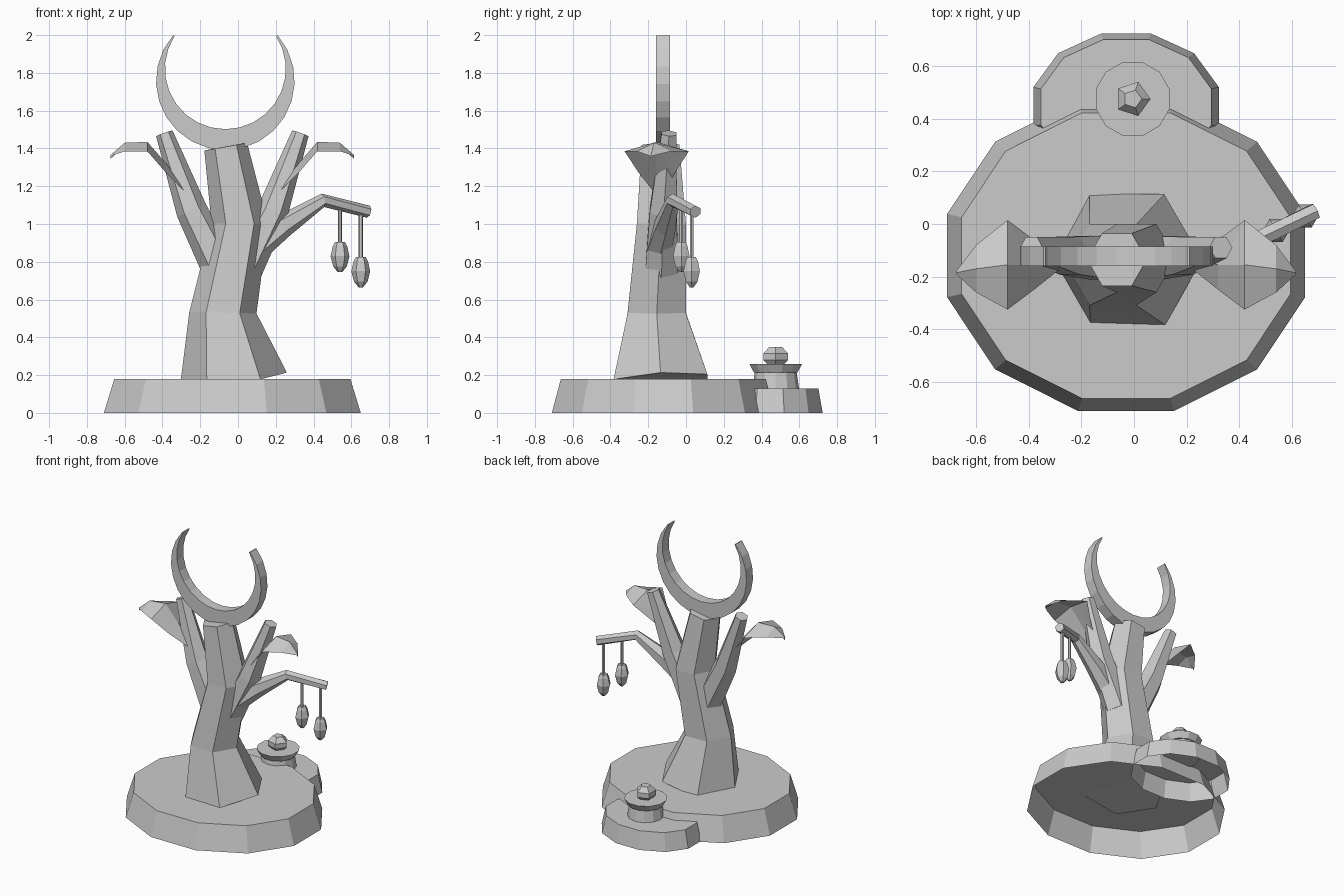
import bpy, bmesh
from math import sin, cos, pi, radians
from mathutils import Vector

if "Cube" in bpy.data.objects:
    bpy.data.objects.remove(bpy.data.objects["Cube"])

stone = bpy.data.materials.new("plain grey")
stone.use_nodes = True
GREY = (0.6, 0.6, 0.6, 1)
stone.diffuse_color = GREY
stone.node_tree.nodes["Principled BSDF"].inputs["Base Color"].default_value = GREY
MID = -0.03  # mirror plane of the tree crown


def build(name, rings, cap_start=True, cap_end=True, flip=False):
    """Bridge equal-length rings of points into a flat-shaded skin."""
    bm = bmesh.new()
    loops = [[bm.verts.new(p) for p in ring] for ring in rings]
    n = len(loops[0])
    for a, b in zip(loops, loops[1:]):
        for i in range(n):
            j = (i + 1) % n
            bm.faces.new((a[i], a[j], b[j], b[i]))
    if cap_start:
        bm.faces.new(loops[0][::-1])
    if cap_end:
        bm.faces.new(loops[-1])
    if flip:
        bmesh.ops.reverse_faces(bm, faces=bm.faces[:])
    mesh = bpy.data.meshes.new(name)
    bm.to_mesh(mesh)
    bm.free()
    mesh.materials.append(stone)
    obj = bpy.data.objects.new(name, mesh)
    bpy.context.collection.objects.link(obj)
    return obj


def turned(name, centre, profile, sides, squash=1, offset=0.0, **caps):
    """Profile of (radius, z) turned round a vertical axis."""
    cx, cy = centre
    angles = [2 * pi * i / sides + offset for i in range(sides)]
    rings = [[(cx + r * cos(a), cy + r * squash * sin(a), z) for a in angles]
             for r, z in profile]
    return build(name, rings, **caps)


def limb(name, path, radii, sides=6, mirror=False):
    """Tapered tube whose rings stand square to the path."""
    pts = [Vector(p) for p in path]
    if mirror:
        pts = [Vector((2 * MID - p.x, p.y, p.z)) for p in pts]
    rings = []
    for i, (p, r) in enumerate(zip(pts, radii)):
        t = Vector()
        if i:
            t += (p - pts[i - 1]).normalized()
        if i < len(pts) - 1:
            t += (pts[i + 1] - p).normalized()
        t.normalize()
        u = Vector((0, 1, 0)).cross(t).normalized()
        v = t.cross(u)
        rings.append([p + r * (u * cos(2 * pi * k / sides) + v * sin(2 * pi * k / sides))
                      for k in range(sides)])
    return build(name, rings)


# Ground slabs, hollow underneath
turned("island_base", (-0.03, -0.12), [(0.704, 0), (0.647, 0.18)], 12,
       squash=0.868, offset=pi / 12, cap_start=False)
turned("island_lobe", (-0.03, 0.445), [(0.365, 0), (0.335, 0.13)], 12,
       squash=0.79, offset=pi / 12, cap_start=False)

# Small pedestal with a wide dish and a knob
SPOT = (-0.005, 0.475)
turned("pedestal", SPOT, [(0.125, 0.12), (0.11, 0.22)], 12)
turned("pedestal_dish", SPOT, [(0.12, 0.215), (0.145, 0.26)], 12, offset=pi / 12)
turned("pedestal_knob", SPOT,
       [(0.045, 0.255), (0.068, 0.28), (0.068, 0.315), (0.035, 0.35)], 5)

# Trunk
limb("trunk", [(-0.025, -0.135, 0.17), (-0.08, -0.155, 0.53),
               (0.01, -0.13, 1.0), (-0.065, -0.135, 1.41)],
     [0.287, 0.178, 0.15, 0.115])

# Paired branches and drooping leaves
for side, mirror in (("left", False), ("right", True)):
    limb(side + "_branch", [(0.03, -0.13, 0.76), (0.185, -0.12, 1.07), (0.33, -0.09, 1.48)],
         [0.10, 0.083, 0.046], mirror=mirror)
    # station: x, ridge z, edge z, half width, y
    stations = [(0.22, 1.19, 1.17, 0.03, -0.14), (0.32, 1.32, 1.27, 0.095, -0.155),
                (0.42, 1.435, 1.385, 0.17, -0.155), (0.54, 1.43, 1.385, 0.09, -0.17),
                (0.615, 1.365, 1.36, 0.006, -0.185)]
    rings = []
    for x, ridge, edge, w, y in stations:
        x = 2 * MID - x if mirror else x
        rings.append([(x, y - w, edge), (x, y, ridge - 0.02), (x, y + w, edge), (x, y, ridge)])
    build(side + "_leaf", rings, flip=mirror)

# Side branch with two hanging lanterns
limb("lantern_branch", [(0.1, -0.14, 0.88), (0.24, -0.11, 0.99),
                        (0.45, -0.07, 1.125), (0.69, 0.05, 1.065)],
     [0.075, 0.062, 0.036, 0.033])
for label, spot, top, hook in (("inner", (0.54, -0.025), 0.905, 1.09),
                               ("outer", (0.65, 0.03), 0.825, 1.07)):
    turned(label + "_lantern_cord", spot, [(0.011, top - 0.01), (0.011, hook)], 6)
    turned(label + "_lantern", spot,
           [(0.012, top - 0.16), (0.036, top - 0.13), (0.05, top - 0.075),
            (0.038, top - 0.022), (0.026, top)], 6)

# Crescent resting on the trunk
STEPS = 18
rings = []
for i in range(STEPS + 1):
    f = i / STEPS
    a = radians(139 + 262 * f)
    b = radians(147 + 246 * f)
    ox, oz = -0.067 + 0.367 * cos(a), 1.758 + 0.367 * sin(a)
    ix, iz = -0.067 + 0.32 * cos(b), 1.822 + 0.32 * sin(b)
    rings.append([(ox, -0.16, oz), (ix, -0.16, iz), (ix, -0.085, iz), (ox, -0.085, oz)])
build("crescent", rings)
